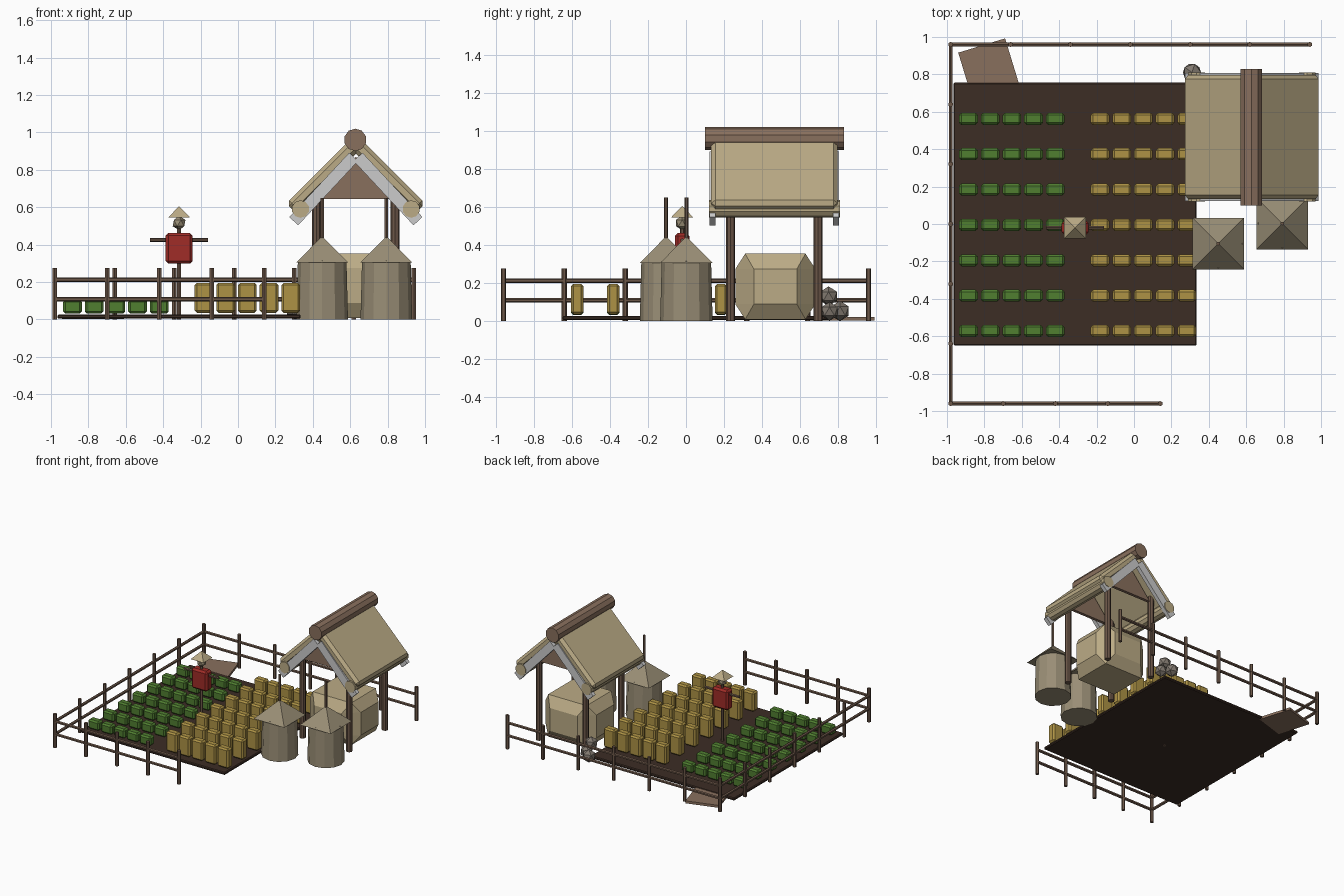
import bpy, bmesh
from math import radians, pi, sqrt
from mathutils import Vector, Matrix

if "Cube" in bpy.data.objects:
    bpy.data.objects.remove(bpy.data.objects["Cube"])

def mat(name, r, g, b):
    m = bpy.data.materials.new(name)
    m.diffuse_color = (r, g, b, 1)
    m.use_nodes = True
    m.node_tree.nodes["Principled BSDF"].inputs["Base Color"].default_value = m.diffuse_color
    return m

WOOD = mat("wood", .15, .095, .065)
RIDGE = mat("ridge_wood", .25, .16, .11)
SOIL = mat("soil", .045, .026, .018)
GREEN = mat("leaf", .08, .21, .03)
GOLD = mat("grain", .42, .29, .06)
THATCH = mat("thatch", .5, .41, .24)
CLAY = mat("clay", .32, .27, .18)
RED = mat("red_cloth", .35, .025, .02)
STONE = mat("stone", .22, .19, .16)

def finish(bm, name, m, matrix=Matrix()):
    me = bpy.data.meshes.new(name)
    bmesh.ops.recalc_face_normals(bm, faces=bm.faces)
    bm.to_mesh(me)
    bm.free()
    ob = bpy.data.objects.new(name, me)
    ob.matrix_world = matrix
    bpy.context.collection.objects.link(ob)
    if m:
        me.materials.append(m)
    return ob

def box(name, c, size, m, bevel=0, rot=Matrix()):
    bm = bmesh.new()
    bmesh.ops.create_cube(bm, size=1, matrix=Matrix.Diagonal((*size, 1)))
    if bevel:
        bmesh.ops.bevel(bm, geom=bm.edges[:], offset=bevel, segments=1, affect='EDGES')
    return finish(bm, name, m, Matrix.Translation(c) @ rot)

def rod(name, a, b, r1, m, r2=None, n=6, turn=0):
    a, b = Vector(a), Vector(b)
    bm = bmesh.new()
    bmesh.ops.create_cone(bm, cap_ends=True, segments=n, radius1=r1,
                          radius2=r1 if r2 is None else r2, depth=(b - a).length,
                          matrix=Matrix.Rotation(turn, 4, 'Z'))
    bmesh.ops.remove_doubles(bm, verts=bm.verts, dist=1e-5)
    q = (b - a).to_track_quat('Z', 'Y').to_matrix().to_4x4() if abs((b - a).z) < .99 * (b - a).length else Matrix()
    return finish(bm, name, m, Matrix.Translation((a + b) / 2) @ q)

def ball(name, c, r, m, sub=1):
    bm = bmesh.new()
    bmesh.ops.create_icosphere(bm, subdivisions=sub, radius=r)
    return finish(bm, name, m, Matrix.Translation(c))

# Field and crops
box("soil_bed", (-.315, .053, .015), (1.30, 1.405, .022), SOIL, .006)
for j in range(7):
    y = -.572 + j * .189
    for i in range(5):
        box("leafy_crop", (-.885 + i * .116, y, .068), (.1, .064, .075), GREEN, .012)
        box("grain_crop", (-.182 + i * .116, y, .115), (.1, .064, .16), GOLD, .012)

# Fences: left, back and shorter front run
def fence(a, b, bays):
    a, b = Vector(a), Vector(b)
    for i in range(bays + 1):
        p = a.lerp(b, i / bays)
        rod("fence_post", p, p + Vector((0, 0, .275)), .014, WOOD)
    for z in (.108, .212):
        rod("fence_rail", a + Vector((0, 0, z)), b + Vector((0, 0, z)), .012, WOOD)

fence((-.98, -.96, 0), (-.98, .96, 0), 6)
fence((-.98, .96, 0), (.94, .96, 0), 6)
fence((-.98, -.96, 0), (.14, -.96, 0), 4)

# Board lying at the back corner, and the rock pile
box("loose_board", (-.775, .825, .012), (.262, .27, .02), RIDGE, 0, Matrix.Rotation(radians(17), 4, 'Z'))
for c, r in (((.31, .81, .052), .054), ((.37, .755, .05), .05), ((.33, .75, .13), .052)):
    ball("rock", c, r, STONE)

# Scarecrow
sx, sy = -.315, -.02
rod("scarecrow_pole", (sx, sy, 0), (sx, sy, .5), .012, WOOD)
rod("scarecrow_arms", (sx - .155, sy, .424), (sx + .155, sy, .424), .011, WOOD)
box("scarecrow_shirt", (sx, sy, .38), (.145, .075, .165), RED, .015)
ball("scarecrow_head", (sx, sy, .515), .038, CLAY)
rod("scarecrow_hat", (sx, sy, .545), (sx, sy, .605), .058 * sqrt(2), THATCH, 0, 4, pi / 4)

# Storage bins with pyramid caps and finial poles
for x, y in ((.45, -.105), (.793, .002)):
    rod("bin_body", (x, y, 0), (x, y, .315), .138, CLAY, .13, 12)
    rod("bin_roof", (x, y, .305), (x, y, .445), .138 * sqrt(2), CLAY, 0, 4, pi / 4)
    rod("bin_pole", (x, y, .4), (x, y, .65), .01, WOOD)

# Shelter posts, hay pile, gables
cx, cy = .63, .465
for s in (-1, 1):
    for t in (-1, 1):
        rod("shelter_post", (cx + s * .21, cy + t * .23, 0), (cx + s * .21, cy + t * .23, .69), .024, WOOD, None, 8)
bm = bmesh.new()
bmesh.ops.create_cube(bm, size=1)
bmesh.ops.bevel(bm, geom=bm.edges[:], offset=.23, segments=1, affect='EDGES')
for v in bm.verts:
    if abs(v.co.z) > .49:
        v.co.xy *= 1.4
hay = finish(bm, "hay_pile", THATCH, Matrix.Translation((cx, .47, .181)) @ Matrix.Diagonal((.46, .42, .345, 1)))

for y in (cy - .23, cy + .23):
    bm = bmesh.new()
    tri = [bm.verts.new(p) for p in ((cx - .19, y - .012, .645), (cx + .19, y - .012, .645), (cx, y - .012, .87))]
    f = bm.faces.new(tri)
    ext = bmesh.ops.extrude_face_region(bm, geom=[f])
    bmesh.ops.translate(bm, vec=(0, .024, 0), verts=[g for g in ext['geom'] if isinstance(g, bmesh.types.BMVert)])
    finish(bm, "gable_panel", RIDGE)

# Roof: thatch slabs, eave rolls, end rafters, ridge log
for s in (-1, 1):
    tilt = Matrix.Rotation(radians(45) * s, 4, 'Y')
    box("roof_slab", (cx + s * .172, cy, .767), (.49, .665, .075), THATCH, .022, tilt)
    rod("eave_roll", (cx + s * .296, cy - .345, .59), (cx + s * .296, cy + .345, .59), .047, THATCH, None, 10)
    for y in (.14, .79):
        box("end_rafter", (cx + s * .172, y, .697), (.47, .032, .065), None, 0,
            Matrix.Rotation(radians(47) * s, 4, 'Y'))
rod("ridge_log", (cx - .003, .1, .96), (cx - .003, .83, .96), .06, RIDGE, None, 10)
